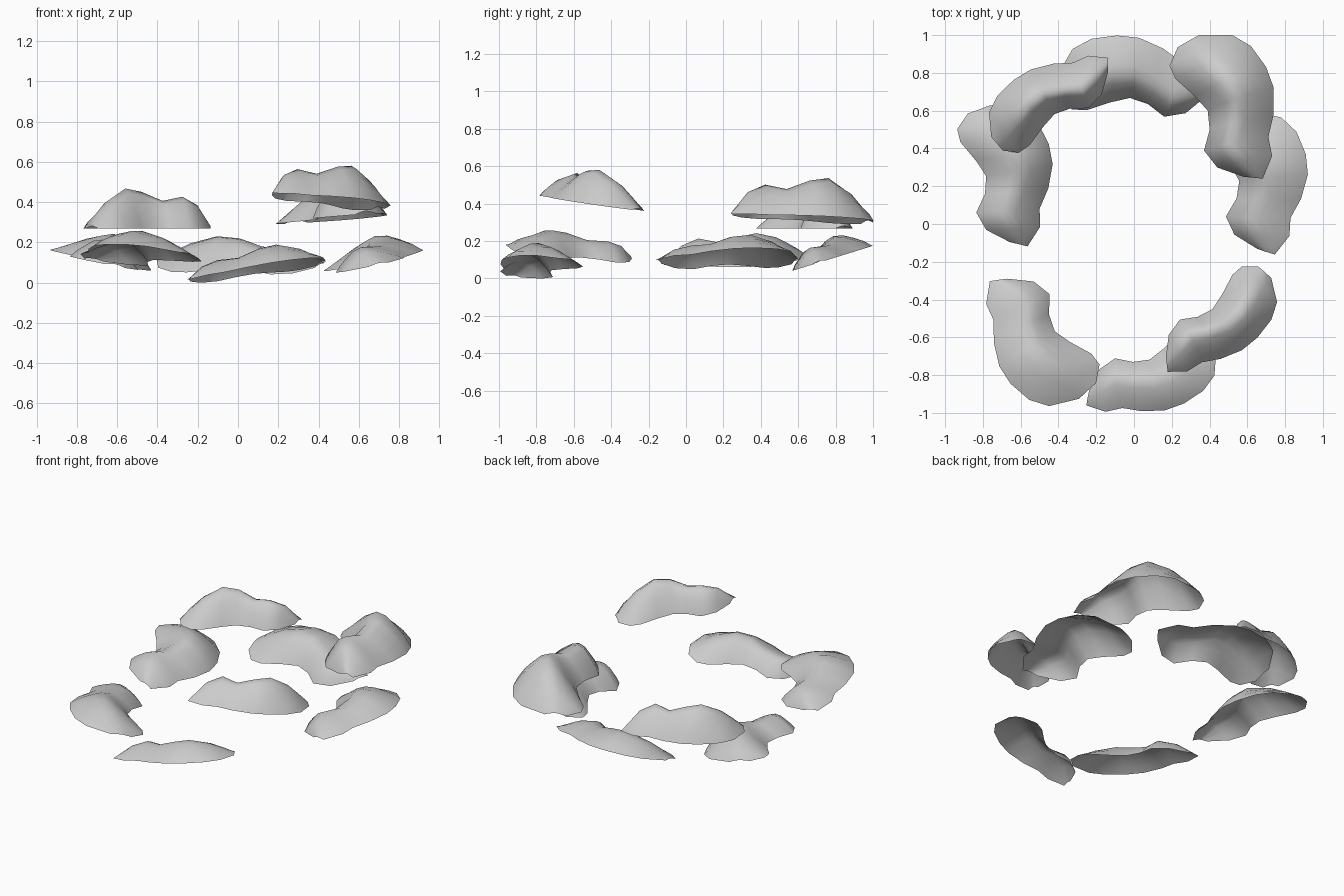
import bpy
from math import radians, cos, sin, pi

# One bent two-lobed puff, lofted from its small tip to its big end.
# Each station: outer rim (u, v), inner rim (u, v), ridge height, ridge skew to the inside
STATIONS = [
    ((-0.421, -0.004), (-0.370, 0.083), 0.015, 0.0),
    ((-0.333, -0.100), (-0.266, 0.189), 0.130, 0.06),
    ((-0.234, -0.124), (-0.155, 0.215), 0.178, 0.08),
    ((-0.137, -0.200), (-0.067, 0.141), 0.155, 0.08),
    ((-0.010, -0.260), (0.028, 0.108), 0.205, 0.03),
    ((0.107, -0.270), (0.130, 0.139), 0.224, 0.0),
    ((0.241, -0.244), (0.254, 0.192), 0.162, 0.0),
    ((0.338, -0.178), (0.330, 0.190), 0.085, 0.0),
    ((0.410, -0.020), (0.400, 0.110), 0.015, 0.0),
]
# Cross-section from outer to inner rim: position across, share of the ridge height
SECTION = [(0, 0), (0.1, 0.34), (0.22, 0.62), (0.36, 0.89), (0.5, 1),
           (0.64, 0.87), (0.78, 0.56), (0.9, 0.30), (1, 0)]


def cloud(name, centre, turn, size, width, height, slope):
    """Open-bottomed cloud shell; slope tips it along x and y."""
    c, s = cos(radians(turn)), sin(radians(turn))
    verts, faces = [], []
    for (ou, ov), (iu, iv), ridge, skew in STATIONS:
        for t, share in SECTION:
            t += skew * sin(pi * t)
            u = (ou + (iu - ou) * t) * size
            v = (ov + (iv - ov) * t) * size * width
            h = ridge * share * height
            x, y = u * c - v * s, u * s + v * c
            z = h + slope[0] * x + slope[1] * y
            verts.append((centre[0] + x - slope[0] * h,
                          centre[1] + y - slope[1] * h, centre[2] + z))
    n = len(SECTION)
    for i in range(len(STATIONS) - 1):
        for j in range(n - 1):
            a = i * n + j
            faces.append((a, a + n, a + n + 1, a + 1))
    mesh = bpy.data.meshes.new(name)
    mesh.from_pydata(verts, [], faces)
    mesh.shade_smooth()
    obj = bpy.data.objects.new(name, mesh)
    bpy.context.collection.objects.link(obj)


# Ring of clouds: centre, turn, size, width, height, slope
cloud("cloud_left", (-0.675, 0.257, 0.105), 106, 0.93, 1.04, 0.62, (-0.19, 0.03))
cloud("cloud_back_left", (-0.445, 0.66, 0.268), 215, 0.90, 0.80, 0.89, (0.0, 0.0))
cloud("cloud_back", (0.01, 0.76, 0.10), 178, 1.01, 0.86, 0.48, (0.0, 0.31))
cloud("cloud_back_right", (0.5, 0.62, 0.32), 115, 1.0, 1.0, 0.98, (0.07, -0.03))
cloud("cloud_right", (0.667, 0.222, 0.100), 101, 0.93, 1.06, 0.52, (0.23, 0.05))
cloud("cloud_front_left", (-0.515, -0.611, 0.133), -51.7, 0.94, 1.0, 0.48, (-0.144, -0.158))
cloud("cloud_front", (0.093, -0.803, 0.058), 24, 0.90, 0.84, 0.48, (0.195, -0.145))
cloud("cloud_front_right", (0.45, -0.525, 0.404), 43, 0.89, 0.81, 0.82, (-0.02, -0.135))
